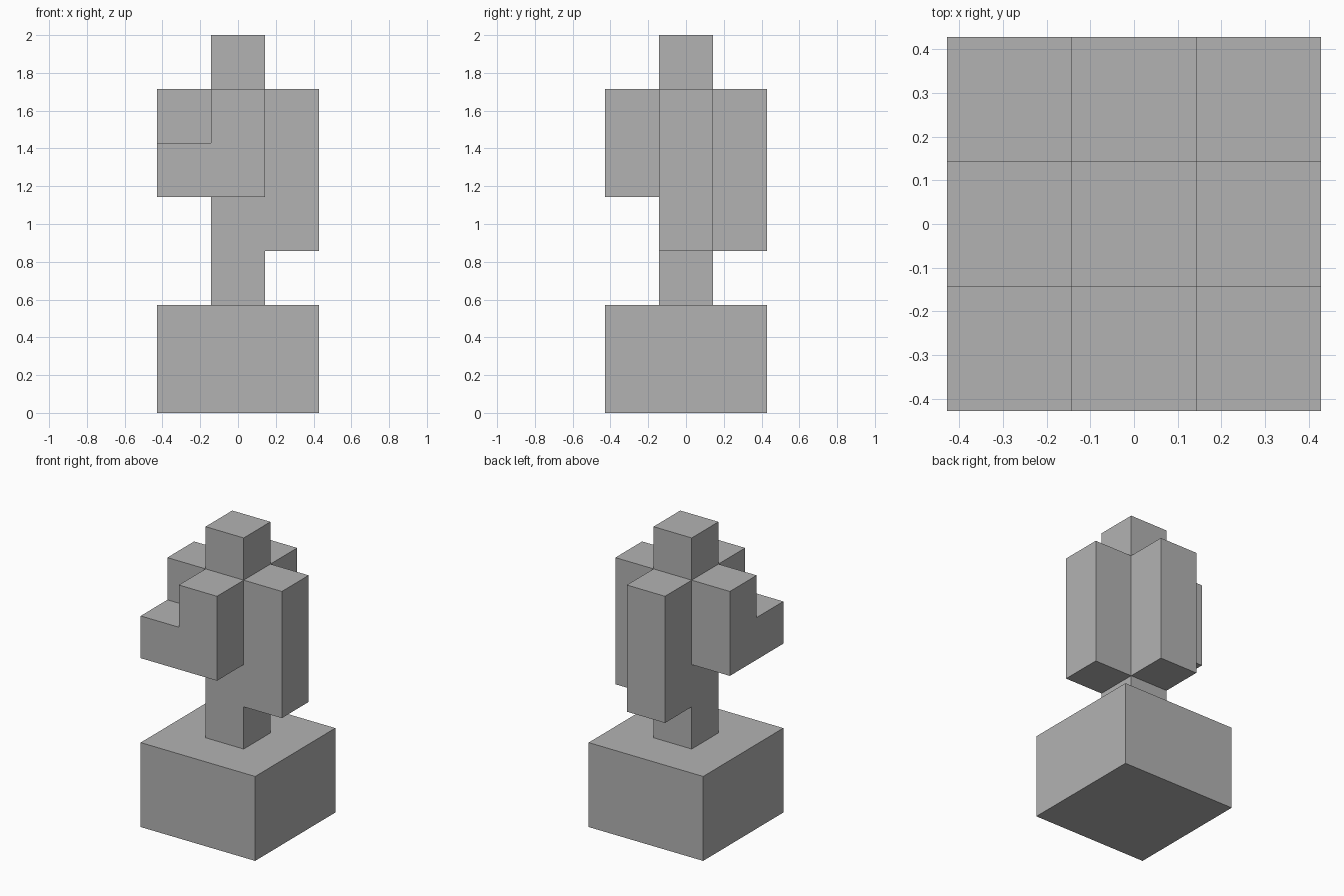
import bpy
import bmesh
import math
from mathutils import Vector

cube = bpy.data.objects.get("Cube")
if cube:
    bpy.data.objects.remove(cube)

U = 2 / 7  # edge of one block

grey = bpy.data.materials.new("plain_grey")
grey.use_nodes = True
colour = (0.45, 0.45, 0.45, 1)
grey.diffuse_color = colour
grey.node_tree.nodes["Principled BSDF"].inputs["Base Color"].default_value = colour


def column(x, y, low, high):
    """Cells of a one-block-wide column at grid place x, y."""
    return {(x, y, z) for z in range(low, high)}


def block_object(name, cells):
    """Join blocks into one shell, keeping only the exposed faces."""
    bm = bmesh.new()
    for cell in cells:
        centre = Vector(cell) + Vector((0, 0, 0.5))
        for axis in range(3):
            for sign in (-1, 1):
                n = Vector((0, 0, 0))
                n[axis] = sign
                if tuple(int(c + d) for c, d in zip(cell, n)) in cells:
                    continue
                a = Vector((0, 0, 0))
                a[(axis + 1) % 3] = 0.5
                b = n.cross(a)
                m = centre + n / 2
                corners = (m - a - b, m + a - b, m + a + b, m - a + b)
                bm.faces.new([bm.verts.new(p * U) for p in corners])
    # Weld the blocks and merge coplanar faces
    bmesh.ops.remove_doubles(bm, verts=bm.verts[:], dist=0.001)
    bmesh.ops.dissolve_limit(bm, angle_limit=math.radians(1),
                             verts=bm.verts[:], edges=bm.edges[:])
    mesh = bpy.data.meshes.new(name)
    bm.to_mesh(mesh)
    bm.free()
    mesh.materials.append(grey)
    obj = bpy.data.objects.new(name, mesh)
    bpy.context.collection.objects.link(obj)
    return obj


# Wide square base
base = set()
for x in (-1, 0, 1):
    for y in (-1, 0, 1):
        base |= column(x, y, 0, 2)
block_object("base", base)

# Central stem with its side arms
stem = column(0, 0, 2, 7)
long_arms = column(1, 0, 3, 6) | column(0, 1, 3, 6)
short_arms = column(0, -1, 4, 6) | column(-1, 0, 4, 6)
corner_step = column(-1, -1, 4, 5)
block_object("stem_and_arms", stem | long_arms | short_arms | corner_step)
